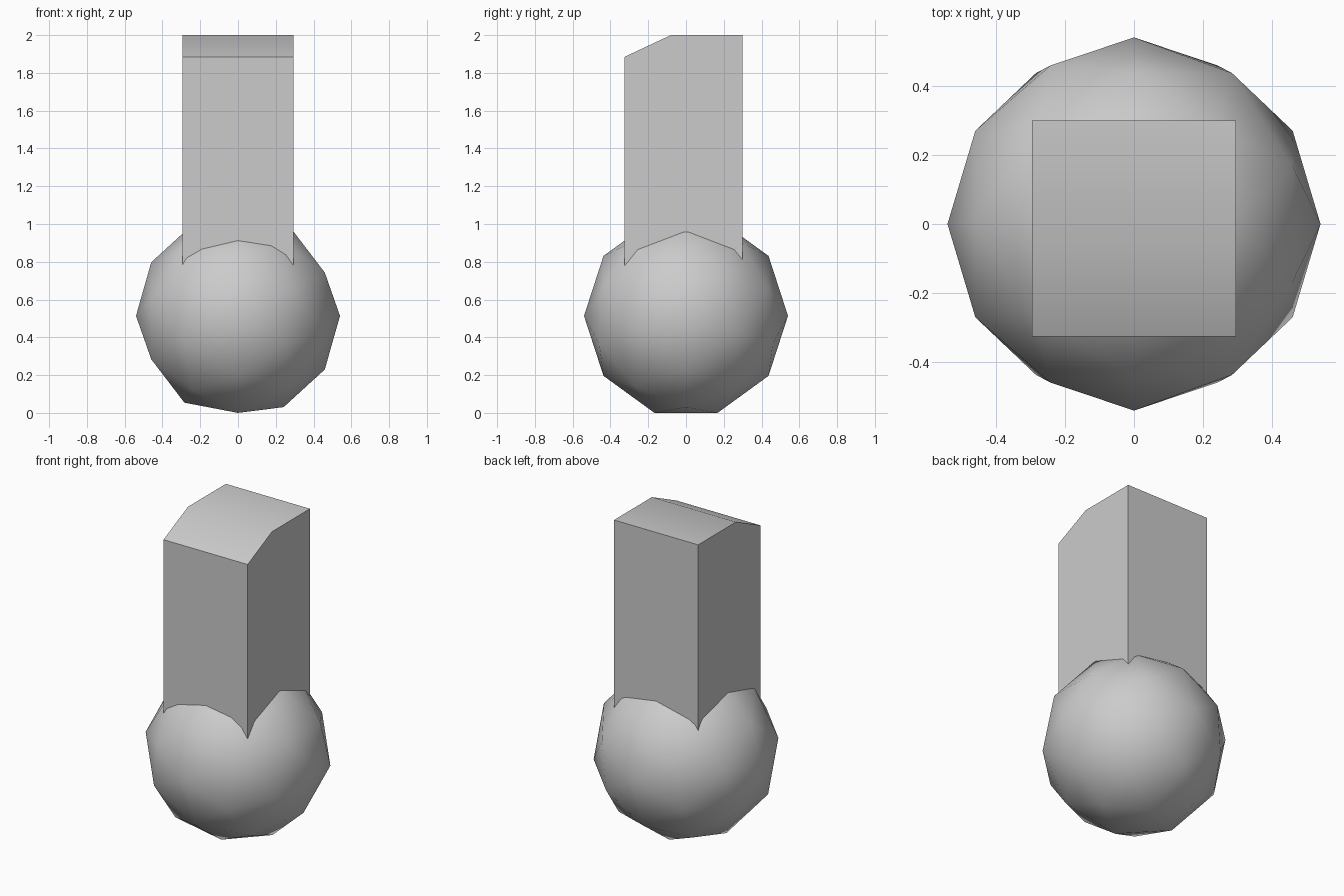
import bpy
import bmesh
from math import radians

old = bpy.data.objects.get("Cube")
if old:
    bpy.data.objects.remove(old, do_unlink=True)

grey = bpy.data.materials.new("plain grey")
grey.use_nodes = True
colour = (0.6, 0.6, 0.6, 1)
grey.diffuse_color = colour
grey.node_tree.nodes["Principled BSDF"].inputs["Base Color"].default_value = colour


def finish(obj):
    obj.data.materials.append(grey)
    bpy.ops.object.select_all(action="DESELECT")
    obj.select_set(True)
    bpy.context.view_layer.objects.active = obj
    bpy.ops.object.shade_smooth_by_angle(angle=radians(30))


# Faceted ball, poles turned to the sides
bpy.ops.mesh.primitive_ico_sphere_add(
    subdivisions=2, radius=0.54, location=(0, 0, 0.5135),
    rotation=(0, radians(-90), 0))
ball = bpy.context.object
ball.name = "ball"
finish(ball)

# Upright post: side profile with a sloped front top, extruded across x
half_width = 0.295
profile = [(-0.325, 0.6), (0.3, 0.6), (0.3, 2.0), (-0.08, 2.0), (-0.325, 1.885)]
bm = bmesh.new()
face = bm.faces.new([bm.verts.new((-half_width, y, z)) for y, z in profile])
side = bmesh.ops.extrude_face_region(bm, geom=[face])["geom"]
bmesh.ops.translate(bm, vec=(2 * half_width, 0, 0),
                    verts=[g for g in side if isinstance(g, bmesh.types.BMVert)])
bmesh.ops.recalc_face_normals(bm, faces=bm.faces)
mesh = bpy.data.meshes.new("post")
bm.to_mesh(mesh)
bm.free()
post = bpy.data.objects.new("post", mesh)
bpy.context.collection.objects.link(post)
finish(post)
